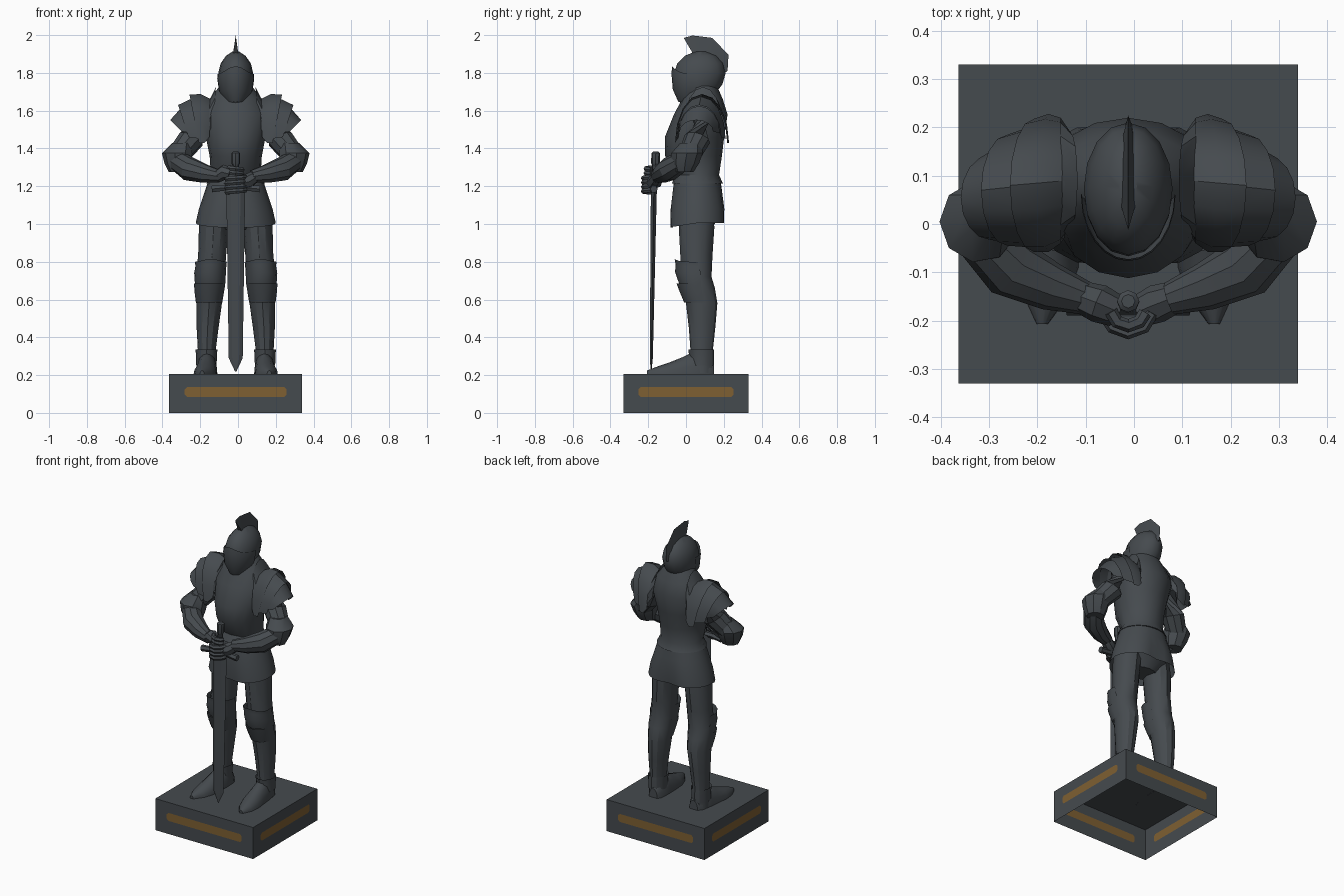
import bpy, bmesh, math
from mathutils import Vector as V

if "Cube" in bpy.data.objects:
    bpy.data.objects.remove(bpy.data.objects["Cube"])

CX = -0.012          # symmetry plane of the figure
GRIP_Y = -0.165


def material(name, rgb):
    m = bpy.data.materials.new(name)
    m.diffuse_color = (*rgb, 1)
    m.use_nodes = True
    m.node_tree.nodes["Principled BSDF"].inputs["Base Color"].default_value = m.diffuse_color
    return m


STEEL = material("dark_steel", (0.060, 0.069, 0.077))
GOLD = material("dull_gold", (0.21, 0.115, 0.032))


def finish(name, bm, mirror=False, angle=32):
    bmesh.ops.remove_doubles(bm, verts=bm.verts, dist=0.0002)
    bmesh.ops.recalc_face_normals(bm, faces=bm.faces)
    for f in bm.faces:
        f.smooth = True
    for e in bm.edges:
        e.smooth = len(e.link_faces) == 2 and e.calc_face_angle() < math.radians(angle)
    me = bpy.data.meshes.new(name)
    bm.to_mesh(me)
    bm.free()
    ob = bpy.data.objects.new(name, me)
    bpy.context.collection.objects.link(ob)
    ob.location.x = CX
    me.materials.append(STEEL)
    if mirror:
        ob.modifiers.new("mirror", 'MIRROR').use_mirror_merge = False
    return ob


def skin(name, rings, closed=True, caps=True, **kw):
    """Bridge a list of point rings into one surface."""
    bm = bmesh.new()
    rows = [[bm.verts.new(p) for p in r] for r in rings]
    n = len(rows[0])
    for a, b in zip(rows, rows[1:]):
        for i in range(n if closed else n - 1):
            j = (i + 1) % n
            bm.faces.new((a[i], a[j], b[j], b[i]))
    if closed and caps:
        bm.faces.new(rows[0])
        bm.faces.new(rows[-1])
    return finish(name, bm, **kw)


def loft(name, rows, n=14, arc=None, dent=0, tilt=0, peak=0, caps=True, **kw):
    """Horizontal elliptical sections (z, cx, cy, rx, ry); arc in degrees makes an open plate."""
    rings = []
    for k, (z, cx, cy, rx, ry) in enumerate(rows):
        ring = []
        for i in range(n):
            if arc:
                a = math.radians(arc[0] + (arc[1] - arc[0]) * i / (n - 1))
            else:
                a = 2 * math.pi * (i + 0.5 * (n % 4 == 2 and dent == 0)) / n
            s = math.sin(a)
            w = k / (len(rows) - 1)
            r = 1 - dent * w * abs(s) ** 16
            up = w * tilt * max(0, -s) + w * peak * max(0, -s) ** 4
            ring.append(V((cx + rx * math.cos(a), cy + ry * s * r, z + up)))
        rings.append(ring)
    return skin(name, rings, closed=arc is None, caps=caps, **kw)


def tube(name, pts, n=10, **kw):
    """Round sections (x, y, z, r) along a path."""
    c = [V(p[:3]) for p in pts]
    rings = []
    for i, p in enumerate(pts):
        d = (c[min(i + 1, len(c) - 1)] - c[max(i - 1, 0)]).normalized()
        ref = V((0, 0, 1)) if abs(d.z) < 0.9 else V((0, 1, 0))
        u = d.cross(ref).normalized()
        v = u.cross(d)
        rings.append([c[i] + p[3] * (u * math.cos(t) + v * math.sin(t))
                      for t in (2 * math.pi * k / n for k in range(n))])
    return skin(name, rings, **kw)


# plinth: open-bottomed box with a gold strip let into each side
HX, HY, TOP = 0.352, 0.33, 0.205
bm = bmesh.new()
gold_faces = []
for nx, ny in ((0, -1), (1, 0), (0, 1), (-1, 0)):
    half, dist, strip = (HX, HY, 0.27) if ny else (HY, HX, 0.252)
    us = (-half, -strip, -strip + 0.012, strip - 0.012, strip, half)
    zs = (0, 0.085, 0.137, TOP)
    grid = []
    for i, u in enumerate(us):
        col = []
        for j, z in enumerate(zs):
            if i in (1, 4) and j in (1, 2):
                z += 0.012 if j == 1 else -0.012
            col.append(bm.verts.new((nx * dist - ny * u, ny * dist + nx * u, z)))
        grid.append(col)
    for i in range(5):
        for j in range(3):
            f = bm.faces.new((grid[i][j], grid[i + 1][j], grid[i + 1][j + 1], grid[i][j + 1]))
            f.material_index = int(j == 1 and 1 <= i <= 3)
bm.faces.new([bm.verts.new((x, y, TOP)) for x, y in ((-HX, -HY), (HX, -HY), (HX, HY), (-HX, HY))])
finish("plinth", bm).data.materials.append(GOLD)

# helmet
loft("helmet", [(1.64, 0, .035, .05, .065), (1.69, 0, .05, .078, .105), (1.74, 0, .063, .09, .13),
                (1.80, 0, .073, .092, .137), (1.85, 0, .076, .08, .122), (1.89, 0, .078, .052, .085),
                (1.913, 0, .078, .018, .03)], n=16)
# pointed visor over the face
loft("visor", [(1.645, 0, .03, .05, .07), (1.70, 0, .05, .088, .12), (1.77, 0, .06, .098, .137),
               (1.795, 0, .062, .096, .135)], n=13, arc=(180, 360), peak=0.04)
# crest fin
outer = [(-.012, 1.985), (.035, 1.998), (.14, 1.985), (.225, 1.895), (.22, 1.81)]
inner = [(.035, 1.905), (.06, 1.9), (.12, 1.885), (.17, 1.85), (.19, 1.79)]
skin("crest", [[V((-.014, a, b)), V((0, c, d)), V((.014, a, b))]
               for (a, b), (c, d) in zip(inner, outer)])

# breastplate and backplate with flared waist
loft("cuirass", [(1.215, 0, .06, .155, .135), (1.26, 0, .06, .132, .115), (1.36, 0, .04, .138, .15),
                 (1.46, 0, .045, .158, .157), (1.58, 0, .078, .18, .142), (1.66, 0, .087, .14, .108),
                 (1.73, 0, .085, .085, .08)], n=16)
# hips and flared skirt, split front and back
loft("hips", [(.97, 0, .06, .09, .07), (1.04, 0, .06, .17, .12), (1.2, 0, .06, .14, .115)])
loft("skirt", [(1.24, 0, .06, .142, .122), (1.16, 0, .06, .168, .142), (1.08, 0, .06, .195, .16),
               (1.005, 0, .06, .212, .165)], n=24, dent=0.2, tilt=-0.025, caps=False)

# shoulder plates: arches fanning outward (top x, top z, end x, end z, half depth, centre y)
lames = {
    "neck_guard": [(.105, 1.725, .12, 1.53, .10, .09), (.14, 1.655, .14, 1.49, .13, .09)],
    "shoulder_plate": [(.13, 1.66, .14, 1.46, .13, .09), (.185, 1.688, .165, 1.43, .143, .085),
                       (.245, 1.685, .195, 1.43, .138, .08)],
    "shoulder_lame": [(.21, 1.675, .18, 1.45, .13, .08), (.305, 1.63, .25, 1.46, .115, .07)],
    "shoulder_tip": [(.28, 1.625, .23, 1.48, .11, .07), (.347, 1.55, .285, 1.49, .088, .055)],
}
for name, rows in lames.items():
    rings = []
    for xt, zt, xe, ze, ry, cy in rows:
        ts = [math.pi * k / 8 for k in range(9)]
        rings.append([V((xe + (xt - xe) * math.sin(t), cy - ry * math.cos(t),
                         ze + (zt - ze) * math.sin(t))) for t in ts])
    skin(name, rings, closed=False, mirror=True)

# arms
tube("upper_arm", [(.19, .09, 1.58, .07), (.235, .06, 1.45, .07), (.3, .02, 1.37, .06)], mirror=True)
loft("elbow_guard", [(1.275, .30, -.01, .055, .05), (1.32, .305, -.005, .072, .075),
                     (1.375, .308, .005, .083, .085), (1.43, .285, .025, .05, .055)], n=9, mirror=True)
tube("forearm", [(.31, -.02, 1.335, .055), (.245, -.09, 1.29, .064), (.16, -.13, 1.265, .05),
                 (.085, -.155, 1.252, .034)], mirror=True)

# hands: palm plus fingers curled around the grip, right one above the left
for side, zc, r in ((-1, 1.265, .036), (1, 1.215, .05)):
    label = "right" if side < 0 else "left"
    tube(label + "_palm", [(side * .10, -.15, 1.25, .033), (side * .06, -.165, zc + .01, .04),
                           (side * .025, -.18, zc, .034)], n=8)
    for k in range(4):
        z = zc + .034 - k * .023
        pts = []
        for d in (10, 50, 90, 130, 165):
            a = math.radians(d)
            pts.append((side * r * math.cos(a), GRIP_Y - .01 - r * math.sin(a),
                        z - .012 * d / 165, .014))
        tube(label + "_finger", pts, n=6)

# sword: pommel and grip, guard, blade
tube("sword_grip", [(0, -.16, 1.383, .014), (0, -.16, 1.375, .023), (0, -.162, 1.32, .023),
                    (0, -.163, 1.31, .016), (0, -.168, 1.18, .018)], n=8)
tube("sword_guard", [(-.127, -.17, 1.185, .02), (-.06, -.17, 1.192, .018), (.06, -.17, 1.192, .018),
                     (.127, -.17, 1.185, .02)], n=6)
blade = []
for z, w, t in ((1.195, .05, .016), (.29, .037, .008), (.218, .003, .002)):
    y = -.17 - (1.195 - z) * .015
    blade.append([V((a * w, y + b * t, z)) for a, b in
                  ((-1, 0), (-.5, -1), (.5, -1), (1, 0), (.5, 1), (-.5, 1))])
skin("sword_blade", blade, angle=15)

# legs
loft("leg", [(1.1, .10, .055, .08, .09), (.98, .117, .056, .078, .094), (.83, .125, .055, .074, .085),
             (.72, .137, .055, .077, .08), (.66, .14, .068, .074, .085), (.58, .141, .083, .068, .083),
             (.45, .149, .085, .058, .07), (.34, .153, .083, .048, .06), (.21, .155, .085, .05, .06)],
     n=12, mirror=True)
loft("knee_guard", [(.68, .136, .05, .08, .085), (.74, .136, .045, .084, .103),
                    (.775, .132, .035, .082, .09), (.80, .131, .03, .084, .09)],
     n=11, arc=(160, 380), peak=0.015, mirror=True)
loft("greave_top", [(.585, .141, .075, .07, .085), (.64, .14, .055, .078, .088),
                    (.685, .138, .045, .083, .095)], n=11, arc=(160, 380), mirror=True)
loft("ankle_cuff", [(.25, .155, .083, .054, .065), (.30, .155, .083, .055, .066),
                    (.335, .155, .08, .058, .068)], n=12, caps=False, mirror=True)

# pointed shoes (y, centre x, half width, height)
shoe = []
for y, cx, w, h in ((.148, .145, .03, .06), (.12, .148, .048, .1), (.04, .153, .056, .12),
                    (-.02, .157, .058, .09), (-.09, .163, .06, .062), (-.15, .17, .046, .042),
                    (-.207, .178, .012, .02)):
    shoe.append([V((cx + w * math.cos(t), y, .204 + h * math.sin(t)))
                 for t in (math.pi * k / 8 for k in range(9))])
skin("shoe", shoe, mirror=True)
